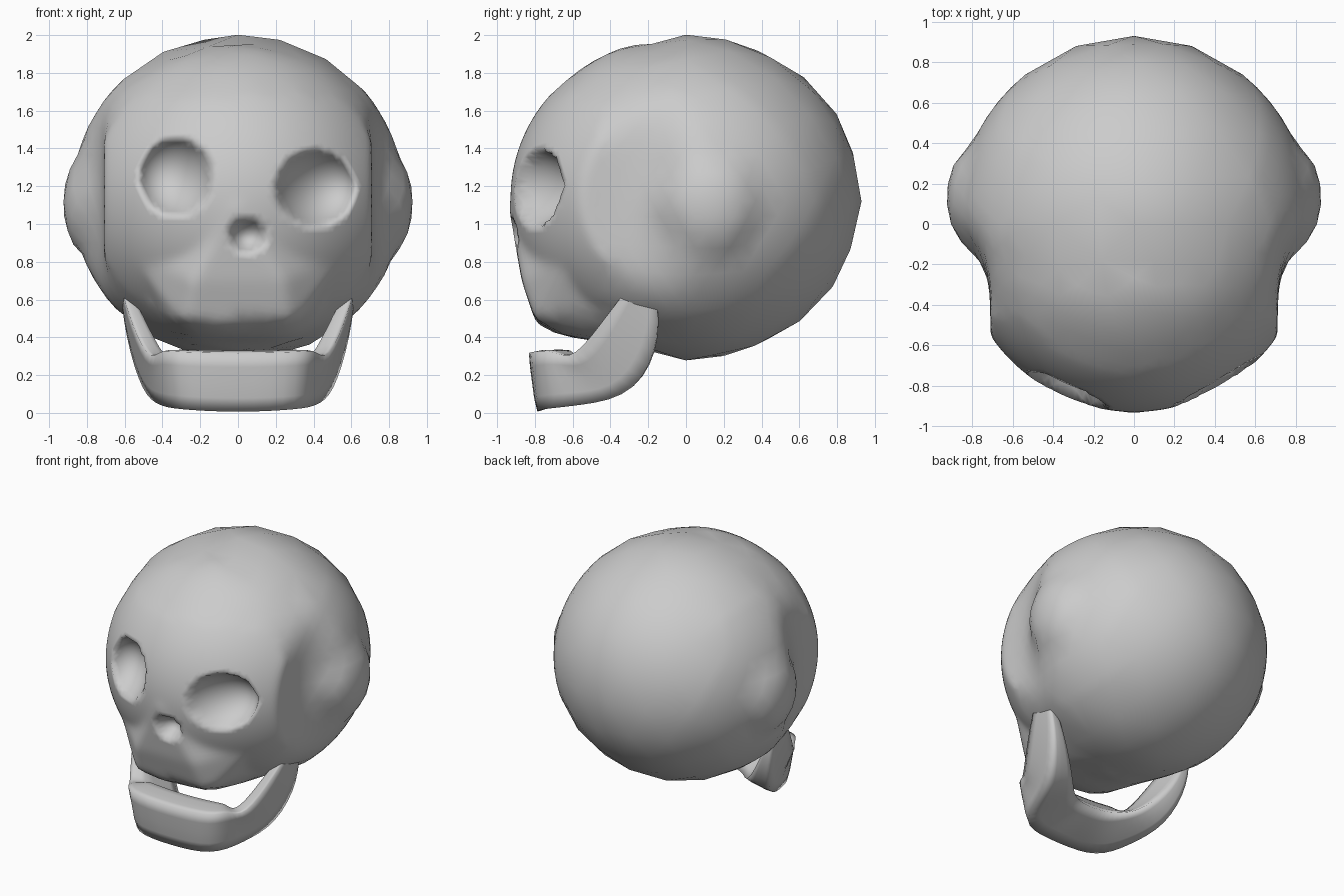
import bpy, bmesh, math
from mathutils import Vector
from mathutils.bvhtree import BVHTree

if "Cube" in bpy.data.objects:
    bpy.data.objects.remove(bpy.data.objects["Cube"])


def finish(bm, name):
    bmesh.ops.recalc_face_normals(bm, faces=bm.faces)
    me = bpy.data.meshes.new(name)
    bm.to_mesh(me)
    bm.free()
    ob = bpy.data.objects.new(name, me)
    bpy.context.collection.objects.link(ob)
    for p in me.polygons:
        p.use_smooth = True
    return ob


def ellipsoid(center, radii):
    bm = bmesh.new()
    bmesh.ops.create_icosphere(bm, subdivisions=5, radius=1)
    for v in bm.verts:
        v.co = Vector(a * r + c for a, r, c in zip(v.co, radii, center))
    return bm


def hull(points):
    bm = bmesh.new()
    for x, y, z in points:
        for s in (-1, 1):
            bm.verts.new((s * x, y, z))
    bmesh.ops.convex_hull(bm, input=bm.verts)
    bmesh.ops.delete(bm, geom=[v for v in bm.verts if not v.link_faces], context='VERTS')
    return bm


def tree(bm):
    t = BVHTree.FromBMesh(bm)
    bm.free()
    return t


def step(a, b, t):
    t = max(0, min(1, (t - a) / (b - a)))
    return t * t * (3 - 2 * t)


# guide shapes: braincase, face block and the bumps on the sides
origin = Vector((0, 0, 1.12))
brain = tree(ellipsoid((0, 0, 1.14), (0.885, 0.93, 0.862)))
face = tree(hull([(0.62, -0.30, 0.75), (0.38, -0.35, 0.43), (0.30, -0.70, 0.40),
                  (0.28, -0.79, 0.46), (0.24, -0.87, 0.70), (0.55, -0.62, 0.82),
                  (0.68, -0.48, 1.10), (0.13, -0.88, 0.93), (0.66, -0.42, 1.30),
                  (0.02, -0.94, 1.10), (0.30, -0.18, 0.37), (0.35, 0.0, 1.0),
                  (0.3, 0.0, 1.3)]))
bumps = [tree(ellipsoid((s * 0.77, 0.13, 1.11), (0.155, 0.26, 0.29))) for s in (-1, 1)]


def far_hit(t, d):
    # last hit along the ray, found by casting back from outside
    hit = t.ray_cast(origin + d * 3, -d)[0]
    return (hit - origin).length if hit else 0


# skull: coarse ball, finer at the sides and in front
bm = bmesh.new()
bmesh.ops.create_icosphere(bm, subdivisions=3, radius=1)


def refine(test, cuts):
    edges = list({e for f in bm.faces if test(f.calc_center_median()) for e in f.edges})
    bmesh.ops.subdivide_edges(bm, edges=edges, cuts=cuts, use_grid_fill=True)
    bmesh.ops.triangulate(bm, faces=bm.faces)


refine(lambda c: c.y < -0.35 or abs(c.x) > 0.65, 2)
refine(lambda c: c.y < -0.5 and abs(c.z) < 0.6, 2)

for v in bm.verts:
    d = v.co.normalized()
    p = origin + d * far_hit(brain, d)
    # pinched temples
    w = 1 - step(-0.3, 0.08, p.y)
    if abs(p.x) > 0.71:
        p.x -= math.copysign((abs(p.x) - 0.71) * w, p.x)
    r = max([(p - origin).length, far_hit(face, d)] + [far_hit(b, d) for b in bumps])
    v.co = p if r <= (p - origin).length + 1e-6 else origin + d * r
front = [v for v in bm.verts if v.co.y < -0.1 and len(v.link_edges) > 3]
for i in range(4):
    bmesh.ops.smooth_vert(bm, verts=front, factor=0.4,
                          use_axis_x=True, use_axis_y=True, use_axis_z=True)

# eye sockets and nose hole: x, z, half width, half height, depth
for x, z, a, b, depth in [(-0.33, 1.25, 0.19, 0.205, 0.21),
                          (0.41, 1.19, 0.21, 0.20, 0.22),
                          (0.05, 0.94, 0.10, 0.09, 0.12)]:
    for v in front:
        q = ((v.co.x - x) / a) ** 2 + ((v.co.z - z) / b) ** 2
        if q < 1 and v.co.y < -0.3:
            v.co.y += depth * (1 - q) ** 0.75
finish(bm, "skull")

# jaw: sections from arm tip to chin (outer top, outer bottom, inner bottom, inner top)
half = [
    [(0.635, -0.25, 0.73), (0.63, -0.17, 0.71), (0.61, -0.17, 0.71), (0.615, -0.25, 0.73)],
    [(0.59, -0.41, 0.54), (0.60, -0.12, 0.40), (0.50, -0.12, 0.38), (0.50, -0.40, 0.52)],
    [(0.48, -0.61, 0.27), (0.51, -0.25, 0.09), (0.30, -0.27, 0.15), (0.38, -0.57, 0.26)],
    [(0.41, -0.70, 0.34), (0.42, -0.55, 0.03), (0.20, -0.38, 0.14), (0.32, -0.60, 0.33)],
    [(0.36, -0.83, 0.33), (0.34, -0.80, 0.01), (0.10, -0.43, 0.14), (0.28, -0.63, 0.34)],
    [(0.0, -0.84, 0.32), (0.0, -0.79, -0.01), (0.0, -0.44, 0.14), (0.0, -0.64, 0.33)],
]
sections = half + [[(-x, y, z) for x, y, z in s] for s in half[-2::-1]]
bm = bmesh.new()
rings = [[bm.verts.new(p) for p in s] for s in sections]
for r0, r1 in zip(rings, rings[1:]):
    for i in range(4):
        j = (i + 1) % 4
        bm.faces.new((r0[i], r0[j], r1[j], r1[i]))
bm.faces.new(rings[0])
bm.faces.new(rings[-1])
crease = bm.edges.layers.float.new("crease_edge")
for r0, r1 in zip(rings, rings[1:]):
    for a, b in zip(r0, r1):
        bm.edges.get((a, b))[crease] = 0.6
for r in (rings[0], rings[-1]):
    for i in range(4):
        bm.edges.get((r[i], r[(i + 1) % 4]))[crease] = 1.0
jaw = finish(bm, "jaw")
sub = jaw.modifiers.new("round", 'SUBSURF')
sub.levels = sub.render_levels = 2
